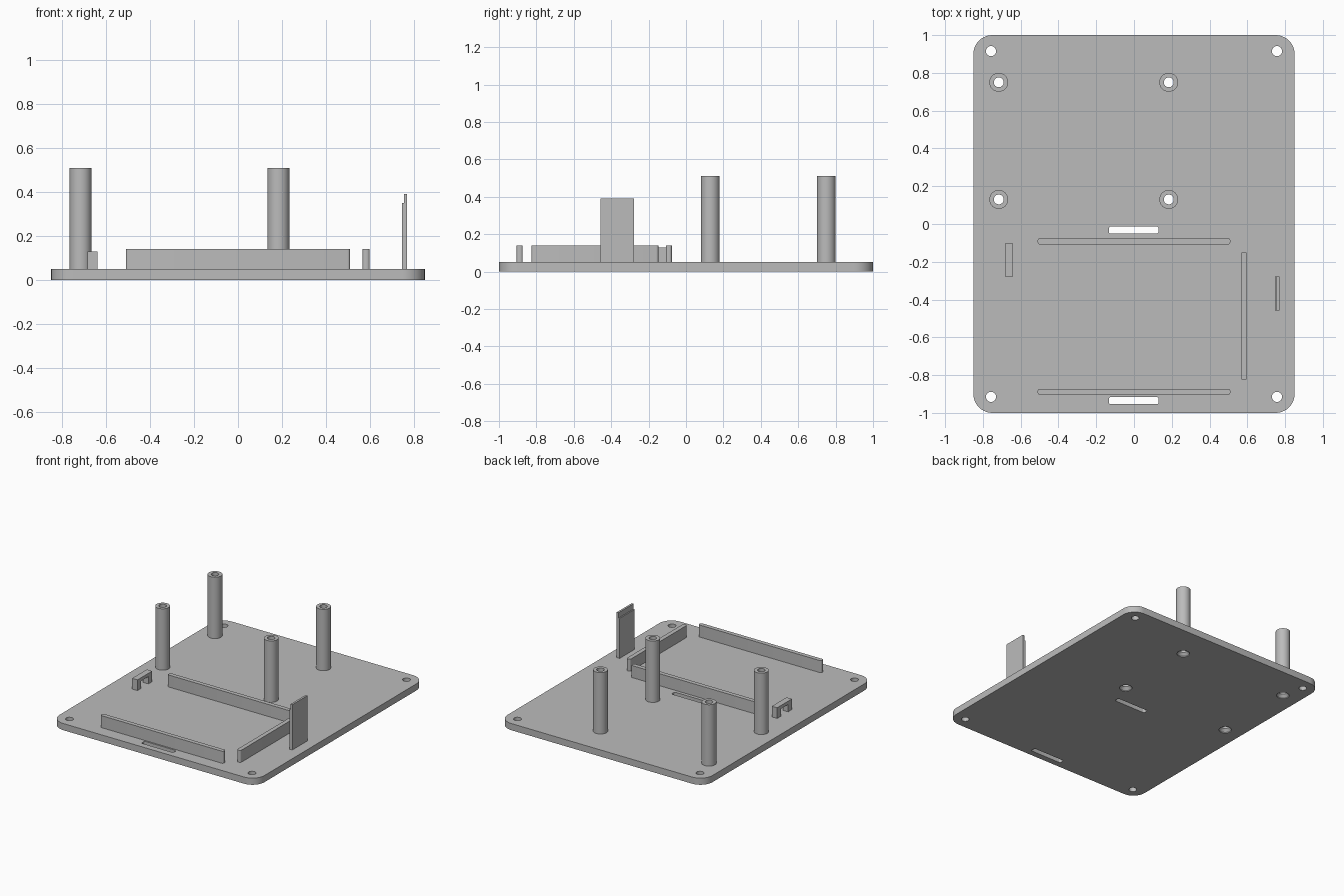
import bpy, bmesh, math
from mathutils import Matrix

cube = bpy.data.objects.get("Cube")
if cube:
    bpy.data.objects.remove(cube, do_unlink=True)

grey = bpy.data.materials.new("plastic_grey")
grey.use_nodes = True
colour = (0.5, 0.5, 0.5, 1)
grey.diffuse_color = colour
grey.node_tree.nodes["Principled BSDF"].inputs["Base Color"].default_value = colour


def finish(name, bm):
    """Turn a bmesh into a named grey object."""
    bmesh.ops.recalc_face_normals(bm, faces=bm.faces)
    mesh = bpy.data.meshes.new(name)
    bm.to_mesh(mesh)
    bm.free()
    mesh.materials.append(grey)
    obj = bpy.data.objects.new(name, mesh)
    bpy.context.collection.objects.link(obj)
    return obj


def block(name, x, y, z, radius=0, segments=4):
    """Box between (min, max) pairs, with rounded upright edges."""
    bm = bmesh.new()
    size = [b - a for a, b in (x, y, z)]
    mid = [(a + b) / 2 for a, b in (x, y, z)]
    bmesh.ops.create_cube(bm, size=1, matrix=Matrix.Translation(mid) @ Matrix.Diagonal((*size, 1)))
    if radius:
        upright = [e for e in bm.edges if abs(e.verts[0].co.z - e.verts[1].co.z) > 1e-4]
        bmesh.ops.bevel(bm, geom=upright, offset=radius, segments=segments, profile=0.5, affect='EDGES')
    return finish(name, bm)


def lathe(name, profile, x, y, sides=32):
    """Closed (radius, height) profile turned round an upright axis."""
    bm = bmesh.new()
    rings = []
    for r, z in profile:
        if r == 0:
            rings.append([bm.verts.new((x, y, z))] * sides)
        else:
            rings.append([bm.verts.new((x + r * math.cos(i * math.tau / sides),
                                        y + r * math.sin(i * math.tau / sides), z))
                          for i in range(sides)])
    for a, b in zip(rings, rings[1:] + rings[:1]):
        for i in range(sides):
            j = (i + 1) % sides
            corners = list(dict.fromkeys((a[i], a[j], b[j], b[i])))
            if len(corners) > 2:
                bm.faces.new(corners)
    return finish(name, bm)


def prism(name, outline, axis, start, end):
    """Outline extruded along x or y; outline gives (other axis, z)."""
    bm = bmesh.new()
    place = (lambda u, z: (start, u, z)) if axis == 'x' else (lambda u, z: (u, start, z))
    face = bm.faces.new([bm.verts.new(place(u, z)) for u, z in outline])
    moved = bmesh.ops.extrude_face_region(bm, geom=[face])["geom"]
    shift = (end - start, 0, 0) if axis == 'x' else (0, end - start, 0)
    bmesh.ops.translate(bm, vec=shift, verts=[v for v in moved if isinstance(v, bmesh.types.BMVert)])
    return finish(name, bm)


def cut(target, cutter):
    """Subtract the cutter for good and remove it."""
    mod = target.modifiers.new("cut", 'BOOLEAN')
    mod.operation, mod.solver, mod.object = 'DIFFERENCE', 'EXACT', cutter
    bpy.context.view_layer.objects.active = target
    bpy.ops.object.modifier_apply(modifier=mod.name)
    bpy.data.objects.remove(cutter, do_unlink=True)


TOP = 0.05
parts = []

# Base plate with rounded corners
plate = block("base_plate", (-0.85, 0.85), (-1, 1), (0, TOP), 0.1, 10)
parts.append(plate)

# Corner screw holes
for x in (-0.757, 0.757):
    for y in (-0.915, 0.915):
        cut(plate, lathe("cutter", [(0, -0.1), (0.027, -0.1), (0.027, 0.1), (0, 0.1)], x, y))

# Hollow standoffs over holes countersunk from below
posts = [(x, y) for x in (-0.716, 0.184) for y in (0.13, 0.75)]
for n, (x, y) in enumerate(posts, 1):
    cut(plate, lathe("cutter", [(0, -0.02), (0.044, -0.02), (0.044, 0.006), (0.026, 0.026),
                                (0.026, 0.1), (0, 0.1)], x, y))
    parts.append(lathe(f"standoff_{n}", [(0.05, TOP), (0.05, 0.51), (0.026, 0.51), (0.026, TOP)], x, y))

# Strap slots
for y in (-0.032, -0.935):
    cut(plate, block("cutter", (-0.133, 0.13), (y - 0.019, y + 0.019), (-0.1, 0.1), 0.01))

# Tray walls
wall_z = (TOP, 0.14)
parts.append(block("back_wall", (-0.51, 0.51), (-0.108, -0.076), wall_z, 0.012))
parts.append(block("front_wall", (-0.51, 0.51), (-0.905, -0.873), wall_z, 0.012))
parts.append(block("side_wall", (0.567, 0.599), (-0.826, -0.148), wall_z, 0.012))

# Upright tab with a stepped lip
tab = [(0.746, TOP), (0.77, TOP), (0.77, 0.39), (0.755, 0.39), (0.755, 0.35), (0.746, 0.35)]
parts.append(prism("upright_tab", tab, 'y', -0.457, -0.279))

# Cable bridge
a, b, leg = -0.277, -0.103, 0.044
bridge = [(a, TOP), (a, 0.13), (b, 0.13), (b, TOP), (b - leg, TOP),
          (b - leg, 0.105), (a + leg, 0.105), (a + leg, TOP)]
parts.append(prism("cable_bridge", bridge, 'x', -0.684, -0.64))

# Smooth the round sides, keep the edges crisp
bpy.ops.object.select_all(action='DESELECT')
for obj in parts:
    obj.select_set(True)
bpy.context.view_layer.objects.active = plate
bpy.ops.object.shade_smooth_by_angle(angle=math.radians(30))
